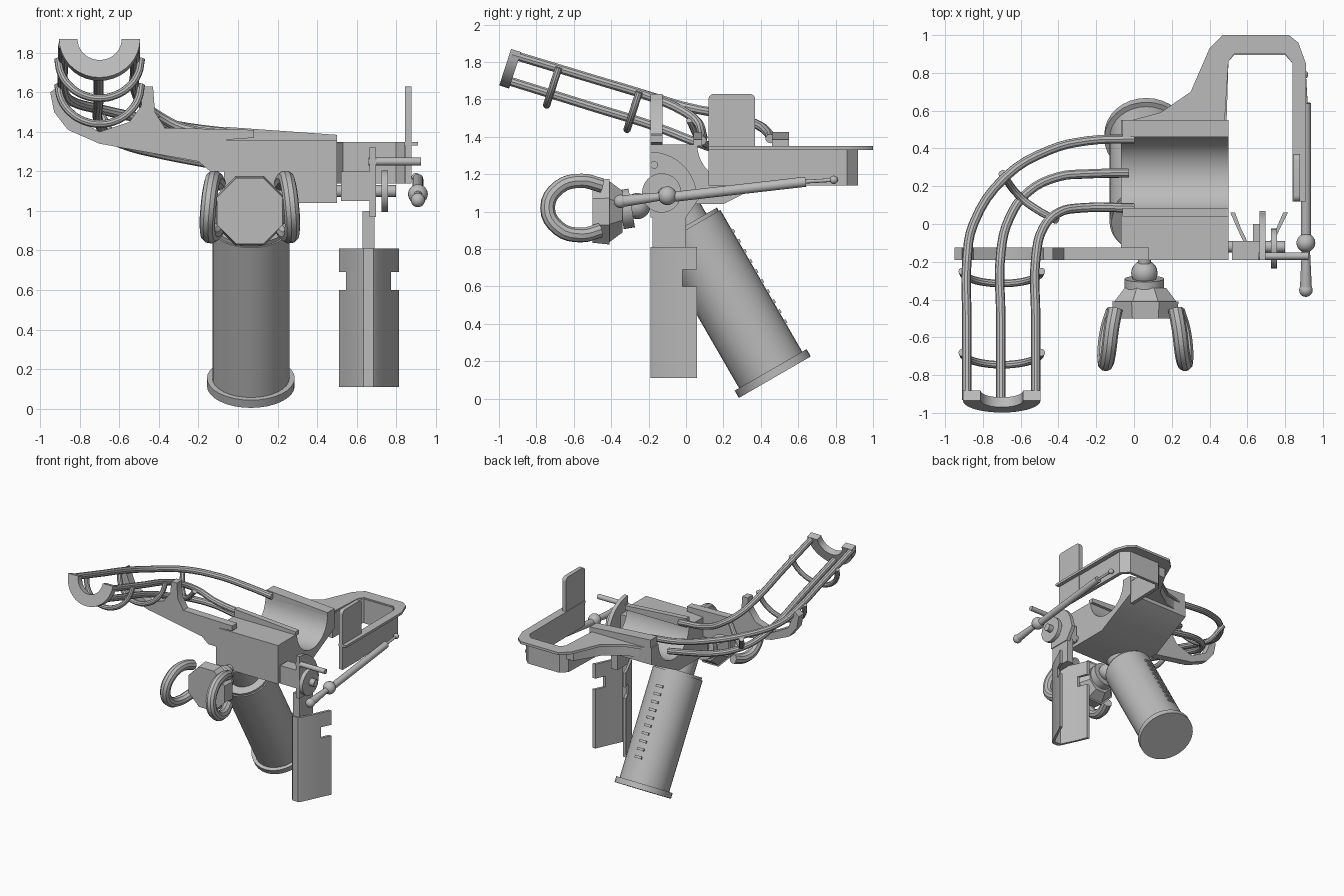
import bpy, bmesh, math
from mathutils import Vector, Matrix

if "Cube" in bpy.data.objects:
    bpy.data.objects.remove(bpy.data.objects["Cube"])

grey = bpy.data.materials.new("plain_grey")
grey.diffuse_color = (0.5, 0.5, 0.5, 1)
grey.use_nodes = True
grey.node_tree.nodes["Principled BSDF"].inputs["Base Color"].default_value = grey.diffuse_color


def finish(ob, smooth=True):
    ob.data.materials.clear()
    ob.data.materials.append(grey)
    if smooth:
        bpy.ops.object.select_all(action='DESELECT')
        ob.select_set(True)
        bpy.context.view_layer.objects.active = ob
        bpy.ops.object.shade_smooth_by_angle(angle=math.radians(35))
    return ob


def from_bm(name, bm, smooth=True):
    bmesh.ops.recalc_face_normals(bm, faces=bm.faces)
    me = bpy.data.meshes.new(name)
    bm.to_mesh(me)
    bm.free()
    ob = bpy.data.objects.new(name, me)
    bpy.context.collection.objects.link(ob)
    return finish(ob, smooth)


def prism(name, pts, axis, d0, d1, matrix=Matrix()):
    """Extrude a flat outline along an axis from d0 to d1."""
    put = {'x': lambda a, b, d: (d, a, b), 'y': lambda a, b, d: (a, d, b),
           'z': lambda a, b, d: (a, b, d)}[axis]
    bm = bmesh.new()
    lo = [bm.verts.new(matrix @ Vector(put(a, b, d0))) for a, b in pts]
    hi = [bm.verts.new(matrix @ Vector(put(a, b, d1))) for a, b in pts]
    bm.faces.new(lo)
    bm.faces.new(hi)
    for i in range(len(pts)):
        j = (i + 1) % len(pts)
        bm.faces.new((lo[i], lo[j], hi[j], hi[i]))
    return from_bm(name, bm)


def box(name, x0, x1, y0, y1, z0, z1, matrix=Matrix()):
    return prism(name, [(x0, y0), (x1, y0), (x1, y1), (x0, y1)], 'z', z0, z1, matrix)


def cone(name, p0, p1, r0, r1=None, segs=32, spin=0):
    p0, p1 = Vector(p0), Vector(p1)
    d = p1 - p0
    m = Matrix.Translation((p0 + p1) / 2) @ d.to_track_quat('Z', 'Y').to_matrix().to_4x4()
    bm = bmesh.new()
    bmesh.ops.create_cone(bm, cap_ends=True, segments=segs, radius1=r0,
                          radius2=r0 if r1 is None else r1, depth=d.length,
                          matrix=m @ Matrix.Rotation(spin, 4, 'Z'))
    return from_bm(name, bm)


def ball(name, c, r):
    bm = bmesh.new()
    bmesh.ops.create_uvsphere(bm, u_segments=20, v_segments=12, radius=r,
                              matrix=Matrix.Translation(c))
    return from_bm(name, bm)


def tube(name, pts, r):
    cu = bpy.data.curves.new(name, 'CURVE')
    cu.dimensions = '3D'
    cu.resolution_u, cu.bevel_depth, cu.bevel_resolution = 4, r, 3
    cu.use_fill_caps = True
    sp = cu.splines.new('BEZIER')
    sp.bezier_points.add(len(pts) - 1)
    for b, p in zip(sp.bezier_points, pts):
        b.co = p
        b.handle_left_type = b.handle_right_type = 'AUTO'
    ob = bpy.data.objects.new(name, cu)
    bpy.context.collection.objects.link(ob)
    bpy.ops.object.select_all(action='DESELECT')
    ob.select_set(True)
    bpy.context.view_layer.objects.active = ob
    bpy.ops.object.convert(target='MESH')
    return finish(bpy.context.view_layer.objects.active)


def arc(cy, cz, r, a0, a1, n):
    return [(cy + r * math.cos(math.radians(a0 + (a1 - a0) * i / n)),
             cz + r * math.sin(math.radians(a0 + (a1 - a0) * i / n))) for i in range(n + 1)]


# main body with a half-pipe trough along x
prism("body", [(-0.19, 1.04), (-0.19, 1.36), (0.05, 1.36)] + arc(0.26, 1.36, 0.2, 180, 360, 20)
      + [(0.55, 1.36), (0.55, 1.22), (0.2, 1.04)], 'x', -0.07, 0.5)
for y0, y1 in ((0.04, 0.085), (0.46, 0.55)):
    prism("trough_lip", [(-0.06, 1.35), (0.5, 1.35), (0.5, 1.385), (-0.06, 1.425)], 'y', y0, y1)

# tilted round grip with caps and a rack of teeth
g = Matrix.Translation((0.065, 0.475, 0.115)) @ Matrix.Rotation(math.radians(30), 4, 'X')
for name, z0, z1, r in (("grip_end_cap", 0, 0.045, 0.222), ("grip", 0.04, 0.92, 0.195),
                        ("grip_collar", 0.9, 0.94, 0.185), ("grip_neck", 0.93, 1.12, 0.12)):
    cone(name, g @ Vector((0, 0, z0)), g @ Vector((0, 0, z1)), r)
for i in range(10):
    z = 0.22 + i * 0.062
    box("grip_tooth", -0.03, 0.03, 0.18, 0.205, z, z + 0.02, g)

# side plate carrying the rail cradle
prism("cradle_arm", [(0.08, 1.41), (-0.37, 1.42), (-0.42, 1.5), (-0.43, 1.63), (-0.48, 1.63),
                     (-0.49, 1.53), (-0.55, 1.45), (-0.7, 1.40), (-0.85, 1.48), (-0.91, 1.63),
                     (-0.95, 1.6), (-0.93, 1.5), (-0.86, 1.41), (-0.7, 1.34), (-0.2, 1.25),
                     (-0.14, 1.2), (-0.06, 1.2), (-0.06, 1.36), (0.08, 1.37)], 'y', -0.19, -0.125)

# three bent rails
tube("outer_rail", [(-0.885, -0.93, 1.84), (-0.885, -0.5, 1.71), (-0.885, -0.2, 1.62),
                    (-0.85, 0, 1.56), (-0.68, 0.25, 1.51), (-0.45, 0.39, 1.46),
                    (-0.25, 0.44, 1.42), (0, 0.45, 1.39)], 0.025)
tube("lower_rail", [(-0.705, -0.95, 1.70), (-0.705, -0.5, 1.56), (-0.705, -0.15, 1.45),
                    (-0.66, 0.03, 1.38), (-0.56, 0.17, 1.33), (-0.4, 0.25, 1.29),
                    (-0.25, 0.265, 1.26), (-0.03, 0.27, 1.22)], 0.025)
tube("inner_rail", [(-0.52, -0.93, 1.84), (-0.52, -0.5, 1.71), (-0.52, -0.18, 1.61),
                    (-0.48, -0.02, 1.54), (-0.4, 0.06, 1.48), (-0.28, 0.085, 1.42),
                    (0, 0.085, 1.38)], 0.025)

# curved ribs between the rails and the end saddle
tilt = Matrix.Rotation(math.radians(-18), 4, 'X')
for y, z in ((-0.25, 1.64), (-0.68, 1.77)):
    m = Matrix.Translation((-0.7, y, z)) @ tilt
    tube("rail_rib", [m @ Vector((a, 0, b)) for a, b in arc(0, 0, 0.21, 180, 360, 8)], 0.02)
tube("diagonal_rib", [(-0.7, 0.27, 1.5), (-0.6, 0.14, 1.36), (-0.52, 0.08, 1.38),
                      (-0.41, 0.02, 1.49)], 0.02)
prism("end_saddle", arc(0, 0, 0.205, 180, 360, 18) + arc(0, 0, 0.112, 360, 180, 18), 'y', 0, 0.055,
      Matrix.Translation((-0.7, -0.935, 1.87)) @ tilt)

# rear frame: flat flange over an upright wall
prism("frame_flange", [(-0.05, 0.54), (0.14, 0.59), (0.3, 0.7), (0.4, 0.93), (0.47, 1.0),
                       (0.82, 1.0), (0.87, 0.96), (0.91, 0.85), (0.91, 0.12), (0.84, 0.12),
                       (0.84, 0.85), (0.8, 0.9), (0.53, 0.9), (0.5, 0.86), (0.48, 0.54)],
      'z', 1.33, 1.35)
prism("frame_wall", [(0.46, 0.54), (0.47, 0.87), (0.52, 0.92), (0.81, 0.92), (0.87, 0.86),
                     (0.875, 0.12), (0.845, 0.12), (0.84, 0.85), (0.8, 0.895), (0.53, 0.895),
                     (0.5, 0.86), (0.49, 0.54)], 'z', 1.14, 1.34)
prism("frame_brace", [(0.0, 0.54), (0.14, 0.57), (0.3, 0.68), (0.42, 0.88), (0.49, 0.88),
                      (0.49, 0.54)], 'z', 1.25, 1.335)
# upright paddle with rounded top corners
prism("paddle", [(0.12, 1.14), (0.37, 1.14), (0.37, 1.6)] + arc(0.34, 1.6, 0.03, 0, 90, 4)
      + arc(0.15, 1.6, 0.03, 90, 180, 4), 'x', 0.845, 0.878)

# hinge bracket and adjusting disc
box("hinge_block", 0.52, 0.67, -0.19, -0.09, 1.05, 1.2)
prism("hinge_plate", [(-0.19, 0.97), (0.0, 0.97), (0.07, 1.07)]
      + arc(-0.19, 1.07, 0.25, 5, 90, 10), 'x', 0.665, 0.697)
cone("axle", (0.49, -0.12, 1.1), (0.8, -0.12, 1.1), 0.03)
cone("adjusting_disc", (0.725, -0.13, 1.1), (0.758, -0.13, 1.1), 0.105)
cone("cross_pin", (0.66, -0.17, 1.25), (0.925, -0.17, 1.25), 0.02)
box("hanger", 0.63, 0.69, -0.18, 0.0, 0.78, 1.0)

# hanging channel board, notched on its wings
outer = [(0.51, 0.06), (0.545, -0.02), (0.615, -0.17), (0.635, -0.19), (0.685, -0.19),
         (0.705, -0.17), (0.775, -0.02), (0.815, 0.06)]
inner = [(0.79, 0.06), (0.755, -0.02), (0.69, -0.155), (0.63, -0.155), (0.565, -0.02), (0.535, 0.06)]
for z0, z1 in ((0.11, 0.6), (0.69, 0.81)):
    prism("channel_board", outer + inner, 'z', z0, z1)
prism("channel_board_waist", outer[1:-1] + inner[1:-1], 'z', 0.6, 0.69)

# side strut with ball joint and handle
cone("strut", (0.91, -0.06, 1.08), (0.91, 0.64, 1.16), 0.027)
cone("strut_tip", (0.91, 0.63, 1.16), (0.9, 0.8, 1.17), 0.01, segs=12)
ball("strut_tip_ball", (0.9, 0.79, 1.17), 0.022)
ball("strut_joint", (0.91, -0.1, 1.085), 0.05)
cone("strut_handle", (0.91, -0.1, 1.085), (0.91, -0.35, 1.055), 0.02, 0.032, 16)
ball("strut_handle_end", (0.91, -0.35, 1.055), 0.036)

# front clamp: ball neck, palm block and two curled prongs
cone("clamp_post", (0.055, -0.18, 1.05), (0.055, -0.25, 1.04), 0.035)
ball("clamp_ball", (0.055, -0.26, 1.03), 0.07)
cone("clamp_collar", (0.055, -0.29, 1.02), (0.055, -0.35, 1.01), 0.105)
cone("clamp_cone", (0.06, -0.34, 1.0), (0.06, -0.42, 1.0), 0.12, 0.185, 8, math.pi / 8)
cone("clamp_palm", (0.06, -0.41, 1.0), (0.06, -0.5, 1.0), 0.19, 0.18, 8, math.pi / 8)
for s in (-1, 1):
    tube("clamp_prong", [(0.06 + s * x, y, z) for x, y, z in
                         ((0.16, -0.45, 1.14), (0.18, -0.56, 1.165), (0.195, -0.68, 1.13),
                          (0.21, -0.74, 1.02), (0.215, -0.68, 0.91), (0.2, -0.56, 0.875),
                          (0.17, -0.46, 0.9))], 0.04)
